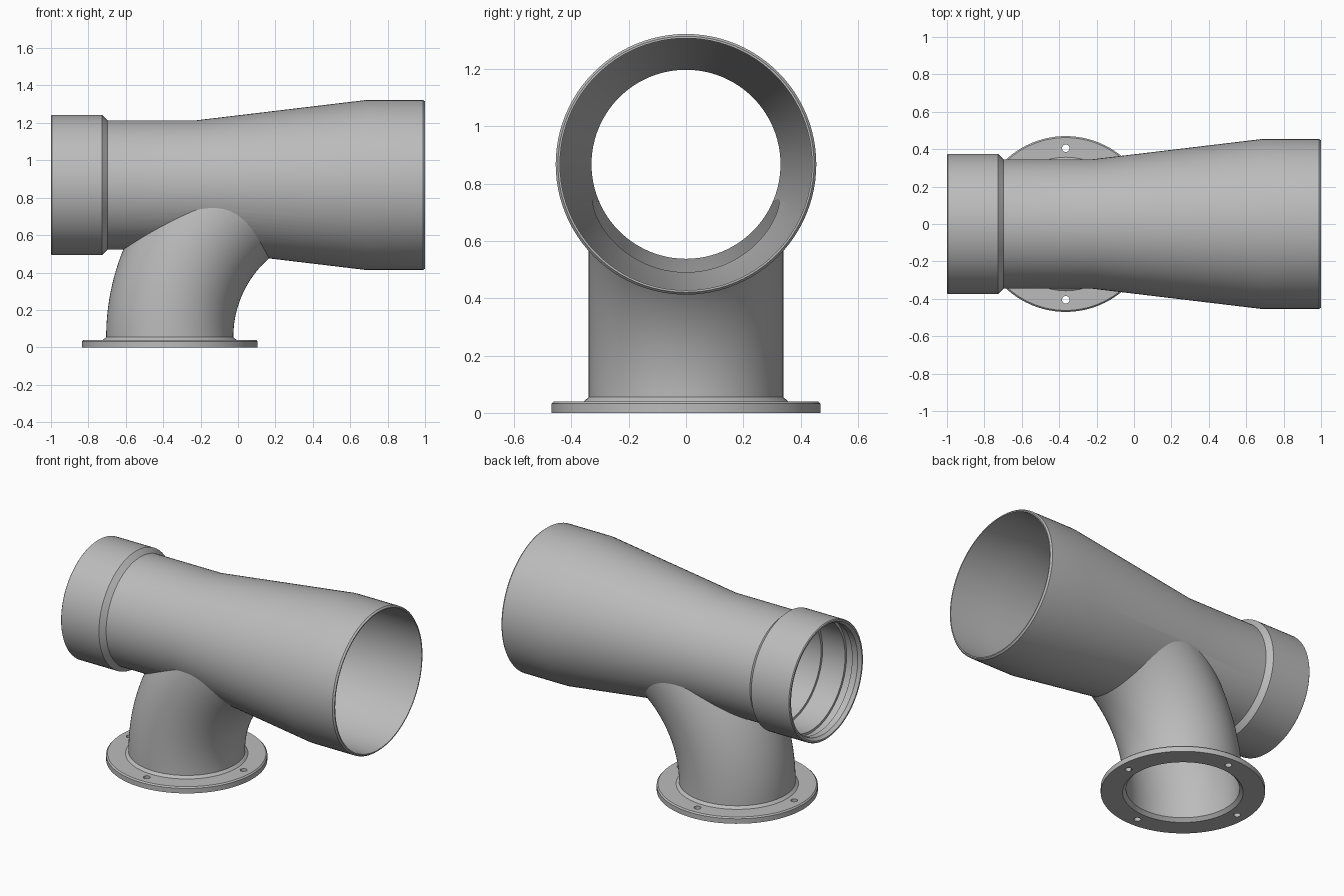
import bpy, bmesh
from math import sin, cos, pi, radians
from mathutils import Vector, Matrix

cube = bpy.data.objects.get("Cube")
if cube:
    bpy.data.objects.remove(cube)

SIDES = 96
AXIS_Z = 0.868      # height of the main pipe axis
BRANCH_X = -0.365   # centre of the flange
JOINT_Z = 0.055     # where the branch meets the flange
BEND_R = 0.9

grey = bpy.data.materials.new("light_grey")
grey.use_nodes = True
grey.diffuse_color = (0.5, 0.5, 0.5, 1)
grey.node_tree.nodes["Principled BSDF"].inputs["Base Color"].default_value = (0.5, 0.5, 0.5, 1)


def loft(name, frames, closed=False):
    """Skin circles given as (centre, axis_u, axis_v, radius)."""
    bm = bmesh.new()
    rings = []
    for c, u, v, r in frames:
        angles = [2 * pi * i / SIDES for i in range(SIDES)]
        rings.append([bm.verts.new(c + r * (u * cos(a) + v * sin(a))) for a in angles])
    pairs = list(zip(rings, rings[1:]))
    if closed:
        pairs.append((rings[-1], rings[0]))
    else:
        bm.faces.new(rings[0])
        bm.faces.new(rings[-1])
    for a, b in pairs:
        for i in range(SIDES):
            j = (i + 1) % SIDES
            bm.faces.new((a[i], a[j], b[j], b[i]))
    bmesh.ops.recalc_face_normals(bm, faces=bm.faces)
    mesh = bpy.data.meshes.new(name)
    bm.to_mesh(mesh)
    bm.free()
    mesh.materials.append(grey)
    obj = bpy.data.objects.new(name, mesh)
    bpy.context.collection.objects.link(obj)
    return obj


def along_x(name, profile):
    y, z = Vector((0, 1, 0)), Vector((0, 0, 1))
    return loft(name, [(Vector((x, 0, AXIS_Z)), y, z, r) for x, r in profile])


def around_z(name, profile, x=BRANCH_X, y=0, closed=False):
    u, v = Vector((1, 0, 0)), Vector((0, 1, 0))
    return loft(name, [(Vector((x, y, z)), u, v, r) for z, r in profile], closed)


def elbow(name, radius, start_z, steps=32):
    """Tube rising from the flange and bending towards +x."""
    y = Vector((0, 1, 0))
    frames = []
    if start_z < JOINT_Z:
        frames.append((Vector((BRANCH_X, 0, start_z)), Vector((1, 0, 0)), y, radius))
    for i in range(steps + 1):
        a = radians(60) * i / steps
        centre = Vector((BRANCH_X + BEND_R * (1 - cos(a)), 0, JOINT_Z + BEND_R * sin(a)))
        frames.append((centre, Vector((cos(a), 0, -sin(a))), y, radius))
    return loft(name, frames)


def combine(target, other, operation):
    mod = target.modifiers.new("combine", 'BOOLEAN')
    mod.operation, mod.solver, mod.object = operation, 'EXACT', other
    bpy.context.view_layer.objects.active = target
    bpy.ops.object.modifier_apply(modifier=mod.name)
    bpy.data.objects.remove(other)


def smooth(obj):
    bpy.ops.object.select_all(action='DESELECT')
    obj.select_set(True)
    bpy.context.view_layer.objects.active = obj
    bpy.ops.object.shade_smooth_by_angle(angle=radians(20))


# Main pipe with socket collar and flared end, joined to the branch
pipe = along_x("branched_pipe", [
    (-1, 0.37), (-0.995, 0.375), (-0.727, 0.375), (-0.697, 0.345),
    (-0.23, 0.345), (0.69, 0.455), (0.99, 0.455), (1, 0.447)])
combine(pipe, elbow("branch", 0.34, JOINT_Z), 'UNION')

# Hollow out the bore, with the seal groove inside the socket
combine(pipe, along_x("bore", [
    (-1.05, 0.36), (-1, 0.36), (-0.98, 0.346), (-0.94, 0.346), (-0.94, 0.362),
    (-0.89, 0.362), (-0.89, 0.346), (-0.73, 0.346), (-0.73, 0.33),
    (-0.23, 0.33), (0.69, 0.44), (1.05, 0.44)]), 'DIFFERENCE')
combine(pipe, elbow("branch_bore", 0.325, 0.0), 'DIFFERENCE')
smooth(pipe)

# Flange ring with weld collar, chamfered mouth and four bolt holes
flange = around_z("flange", [
    (0, 0.345), (0, 0.47), (0.032, 0.47), (0.04, 0.462), (0.04, 0.357),
    (JOINT_Z, 0.34), (JOINT_Z, 0.325), (0.02, 0.325)], closed=True)
for k in range(4):
    a = k * pi / 2
    hole = around_z("bolt_hole", [(-0.1, 0.02), (0.1, 0.02)],
                    BRANCH_X + 0.405 * cos(a), 0.405 * sin(a))
    combine(flange, hole, 'DIFFERENCE')
smooth(flange)
